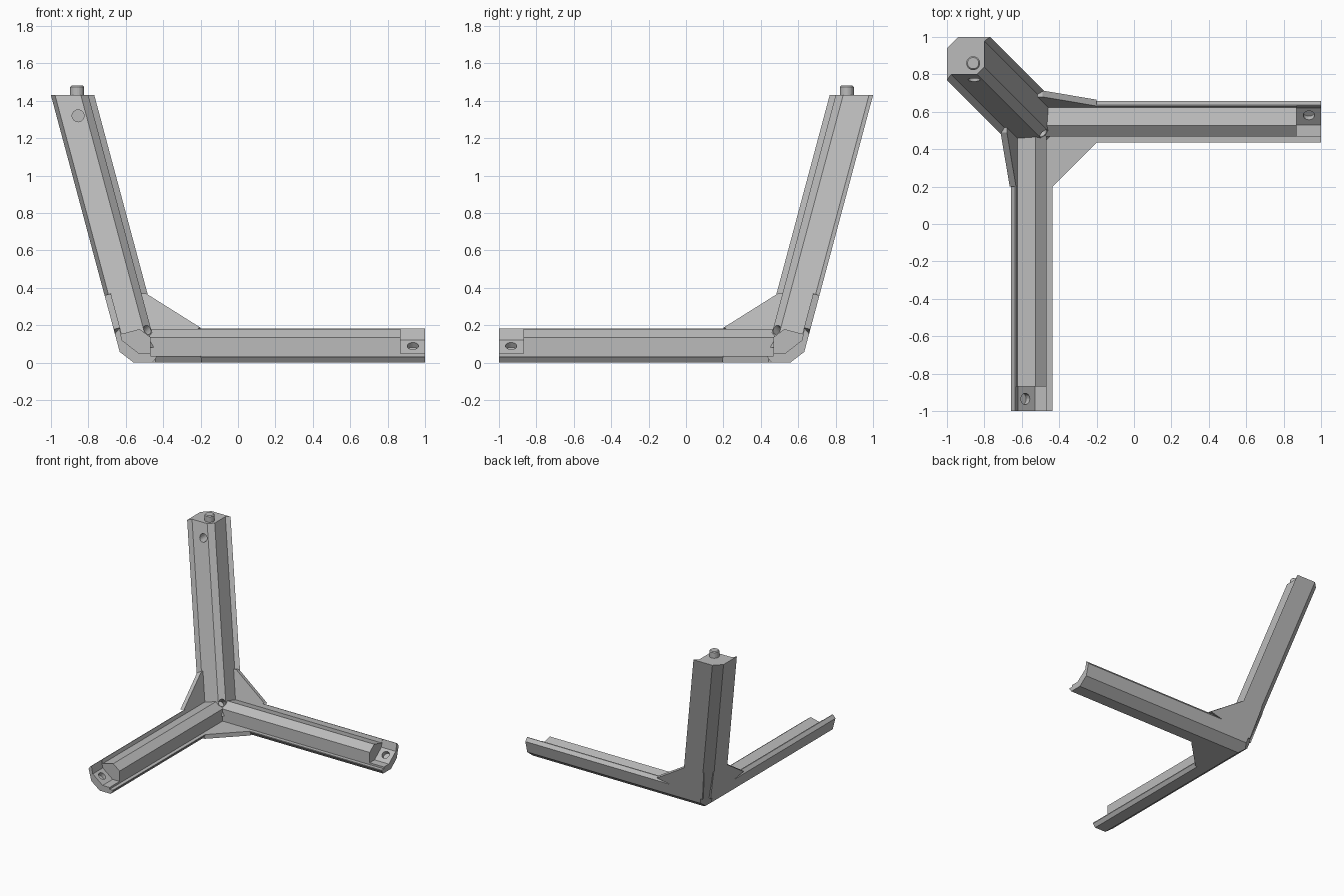
import bpy, bmesh, math
from mathutils import Vector

cube = bpy.data.objects.get("Cube")
if cube:
    bpy.data.objects.remove(cube, do_unlink=True)

grey = bpy.data.materials.new("light_grey")
grey.use_nodes = True
grey.diffuse_color = (0.5, 0.5, 0.5, 1)
grey.node_tree.nodes["Principled BSDF"].inputs["Base Color"].default_value = (0.5, 0.5, 0.5, 1)

LEAN = math.tan(math.radians(15))   # outward lean of the post
CORNER = 0.617                      # outer corner of the webs at floor level
SIN, COS = math.sin(math.radians(15)), math.cos(math.radians(15))
WEB = 0.035


def same(p):
    return Vector(p)


def swap(p):
    """Mirror across the diagonal plane, turning the right arm into the front arm."""
    return Vector((-p[1], -p[0], p[2]))


def prism(name, bottom, top, cuts=()):
    """Solid between two matching rings, trimmed by (point, outward normal) planes."""
    bm = bmesh.new()
    a = [bm.verts.new(p) for p in bottom]
    b = [bm.verts.new(p) for p in top]
    n = len(a)
    bm.faces.new(a)
    bm.faces.new(b[::-1])
    for i in range(n):
        j = (i + 1) % n
        bm.faces.new((a[i], b[i], b[j], a[j]))
    for co, no in cuts:
        bmesh.ops.bisect_plane(bm, geom=bm.verts[:] + bm.edges[:] + bm.faces[:],
                               plane_co=co, plane_no=no, clear_outer=True)
        bmesh.ops.holes_fill(bm, edges=[e for e in bm.edges if e.is_boundary])
    bmesh.ops.recalc_face_normals(bm, faces=bm.faces[:])
    mesh = bpy.data.meshes.new(name)
    bm.to_mesh(mesh)
    bm.free()
    mesh.materials.append(grey)
    ob = bpy.data.objects.new(name, mesh)
    bpy.context.collection.objects.link(ob)
    return ob


def rod(name, start, end, r, r2=None):
    """Round bar between two points."""
    start, end = Vector(start), Vector(end)
    q = (end - start).to_track_quat('Z', 'Y')
    ring = [q @ Vector((math.cos(t), math.sin(t), 0))
            for t in (math.tau * i / 24 for i in range(24))]
    return prism(name, [start + v * r for v in ring], [end + v * (r2 or r) for v in ring])


def carve(target, cutter):
    """Subtract the cutter, then discard it."""
    cutter.hide_render = True
    mod = target.modifiers.new("cut", 'BOOLEAN')
    mod.operation = 'DIFFERENCE'
    mod.solver = 'EXACT'
    mod.object = cutter
    bpy.context.view_layer.objects.active = target
    bpy.ops.object.modifier_apply(modifier=mod.name)
    bpy.data.objects.remove(cutter, do_unlink=True)


# Arm section: floor web and leaning back web around a chamfered inner hump
def floor_side(along, depth):
    return (CORNER - along, depth)


def back_side(along, depth):
    return (CORNER + along * SIN - depth * COS, along * COS + depth * SIN)


HALF = [(0.06, 0), (0.16, 0), (0.18, 0.028), (0.18, WEB), (0.15, WEB), (0.15, 0.135)]
section = [floor_side(*p) for p in HALF] + [back_side(*p) for p in HALF[::-1]]
chamfer_a, chamfer_b = Vector(section[0]), Vector(section[-1])
edge = chamfer_b - chamfer_a

# Planes that mitre both arms at the outer corner, for the right arm
mitres = [
    (Vector((-CORNER, 0, 0)), Vector((-1, 0, -LEAN))),
    (Vector((-chamfer_a.x, 0, 0)), Vector((-edge.y, 0, -edge.x))),
    (Vector((0.06 - CORNER, CORNER, 0)), Vector((-1, 1, -2 * LEAN))),
]

POCKET = [(0.42, 0.05), (0.53, 0.05), (0.62, 0.12), (0.638, 0.21), (0.42, 0.21)]
parts = []
for name, m in (("right_arm", same), ("front_arm", swap)):
    arm = prism(name, [m((-0.9, y, z)) for y, z in section],
                [m((1, y, z)) for y, z in section],
                [(m(co), m(no)) for co, no in mitres])
    # Stepped seat and slanted screw hole at the tip
    carve(arm, prism("seat_cutter", [m((0.87, y, z)) for y, z in POCKET],
                     [m((1.1, y, z)) for y, z in POCKET]))
    carve(arm, rod("screw_cutter", m((0.935, 0.52, 0.17)), m((0.935, 0.60, 0.064)), 0.03))
    parts.append(arm)

    # Gusset between this arm and the post, lying in the leaning web
    tri = [(-0.6, 0.1), (-0.2, 0.178), (-0.49, 0.36), (-0.66, 0.36)]
    outer = [Vector((x, CORNER + LEAN * z, z)) for x, z in tri]
    inward = Vector((0, -COS, SIN)) * WEB
    prism(name + "_gusset", [m(p) for p in outer], [m(p + inward) for p in outer])

# Floor gusset between the two arms
plan = [(-0.55, 0.55), (-0.55, 0.2), (-0.44, 0.195), (-0.195, 0.44), (-0.2, 0.55)]
prism("floor_gusset", [(x, y, 0) for x, y in plan], [(x, y, WEB) for x, y in plan])

# Leaning post
POST = [(0.06, 0), (0.232, 0), (0.2, 0.022), (0.2, 0.16)]
ring = POST + [(v, u) for u, v in POST[::-1]]


def post_ring(z):
    c = CORNER + LEAN * z
    return [(u - c, c - v, z) for u, v in ring]


post = prism("post", post_ring(0.08), post_ring(1.43))
carve(post, rod("side_hole_cutter", (-0.855, 0.7, 1.32), (-0.855, 0.87, 1.32), 0.032))
parts.append(post)

# Small slanted hole where the three members meet
for part in parts:
    carve(part, rod("corner_hole_cutter", (-0.42, 0.42, 0.24), (-0.54, 0.54, 0.12), 0.025))

# Locating pin on top of the post
rod("pin", (-0.86, 0.86, 1.42), (-0.86, 0.86, 1.475), 0.037)
rod("pin_tip", (-0.86, 0.86, 1.475), (-0.86, 0.86, 1.482), 0.037, 0.03)
